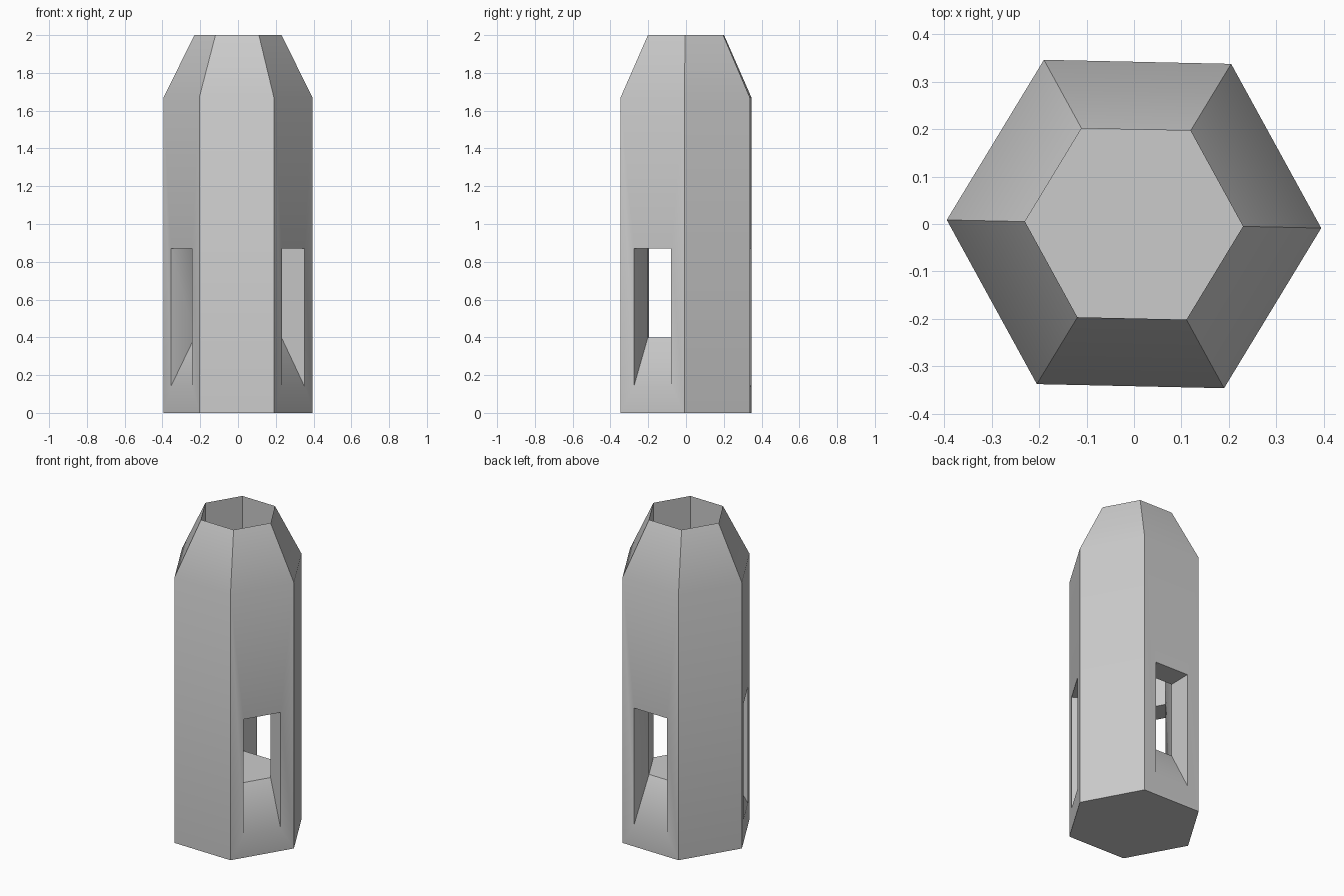
import bpy, bmesh
from math import cos, sin, radians
from mathutils import Vector

if "Cube" in bpy.data.objects:
    bpy.data.objects.remove(bpy.data.objects["Cube"])

SIDES, TWIST = 6, -1.25
OUTER, INNER = 0.395, 0.23
SHOULDER, TOP = 1.67, 2.0
FLOOR, SILL, LINTEL = 0.4, 0.14, 0.87

stone = bpy.data.materials.new("light grey")
stone.use_nodes = True
stone.diffuse_color = (0.6, 0.6, 0.6, 1)
stone.node_tree.nodes["Principled BSDF"].inputs["Base Color"].default_value = (0.6, 0.6, 0.6, 1)

bm = bmesh.new()


def ring(radius, z):
    """Hexagon of vertices at a height."""
    angles = [radians(360 / SIDES * i + TWIST) for i in range(SIDES)]
    return [bm.verts.new((radius * cos(a), radius * sin(a), z)) for a in angles]


base, shoulder = ring(OUTER, 0), ring(OUTER, SHOULDER)
rim, lintel, floor = ring(INNER, TOP), ring(INNER, LINTEL), ring(INNER, FLOOR)

# Underside and the floor of the shaft
bm.faces.new(base)
bm.faces.new(floor)

for i in range(SIDES):
    j = (i + 1) % SIDES
    # Tapered shoulder and upper shaft wall
    bm.faces.new((shoulder[i], shoulder[j], rim[j], rim[i]))
    bm.faces.new((lintel[i], lintel[j], rim[j], rim[i]))
    if i % 2 == 0:
        # Plain side
        bm.faces.new((base[i], base[j], shoulder[j], shoulder[i]))
        bm.faces.new((floor[i], floor[j], lintel[j], lintel[i]))
        continue
    # Window side: the inner wall's width carried straight out to the outer wall
    mid = radians(360 / SIDES * (i + 0.5) + TWIST)
    out = Vector((cos(mid), sin(mid), 0)) * (OUTER - INNER) * cos(radians(180 / SIDES))
    drop = Vector((0, 0, SILL - FLOOR))
    inside = [floor[i], floor[j], lintel[j], lintel[i]]
    shifts = [out + drop, out + drop, out, out]
    outside = [bm.verts.new(v.co + s) for v, s in zip(inside, shifts)]
    wall = [base[i], base[j], shoulder[j], shoulder[i]]
    for a in range(4):
        b = (a + 1) % 4
        bm.faces.new((wall[a], wall[b], outside[b], outside[a]))
        bm.faces.new((outside[a], outside[b], inside[b], inside[a]))

bmesh.ops.recalc_face_normals(bm, faces=bm.faces)
mesh = bpy.data.meshes.new("hexagonal_tower")
bm.to_mesh(mesh)
bm.free()
mesh.materials.append(stone)

tower = bpy.data.objects.new("hexagonal_tower", mesh)
bpy.context.collection.objects.link(tower)
bpy.context.view_layer.objects.active = tower
tower.select_set(True)
bpy.ops.object.shade_smooth_by_angle(angle=radians(30))
